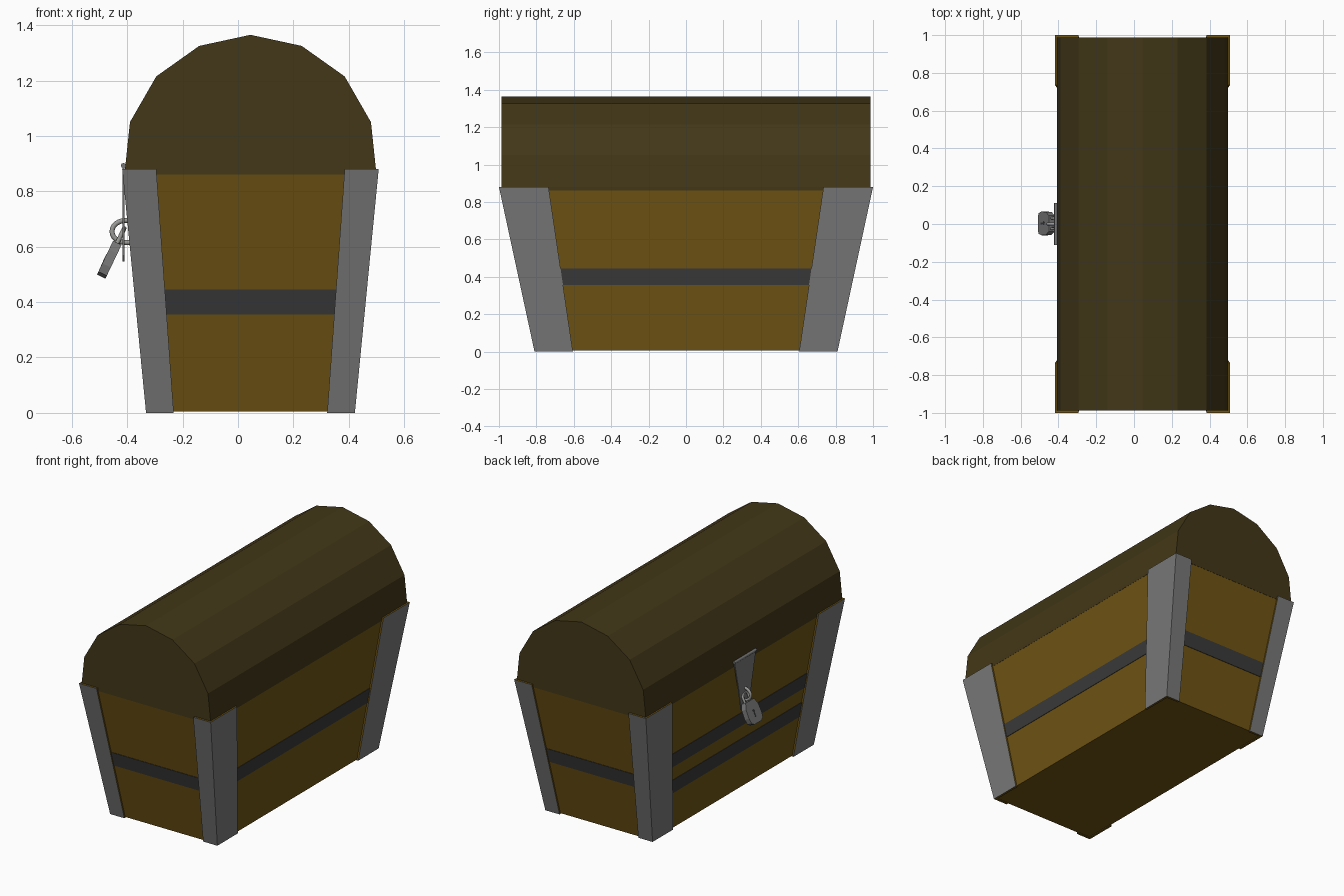
import bpy, bmesh, math
from mathutils import Vector

if "Cube" in bpy.data.objects:
    bpy.data.objects.remove(bpy.data.objects["Cube"])

CX, H = 0.045, 0.88          # chest centre in x, height of the bracket tops


def material(name, r, g, b):
    m = bpy.data.materials.new(name)
    m.diffuse_color = (r, g, b, 1)
    m.use_nodes = True
    m.node_tree.nodes["Principled BSDF"].inputs["Base Color"].default_value = m.diffuse_color
    return m


WOOD = material("wood", 0.16, 0.09, 0.007)
DARK = material("dark_wood", 0.055, 0.038, 0.009)
IRON = material("iron", 0.19, 0.19, 0.19)
BLACK = material("black_iron", 0.042, 0.042, 0.042)
STEEL = material("steel", 0.32, 0.32, 0.31)


def loft(name, a, b, mats, side_mats=None):
    """Closed solid between two matching outlines; side_mats indexes each side."""
    bm = bmesh.new()
    va = [bm.verts.new(p) for p in a]
    vb = [bm.verts.new(p) for p in b]
    bm.faces.new(va[::-1])
    bm.faces.new(vb)
    n = len(a)
    for i in range(n):
        j = (i + 1) % n
        f = bm.faces.new((va[i], va[j], vb[j], vb[i]))
        f.material_index = side_mats[i] if side_mats else 0
    bmesh.ops.recalc_face_normals(bm, faces=bm.faces)
    me = bpy.data.meshes.new(name)
    bm.to_mesh(me)
    bm.free()
    for m in mats:
        me.materials.append(m)
    ob = bpy.data.objects.new(name, me)
    bpy.context.collection.objects.link(ob)
    return ob


def tube(name, pts, radius, mat):
    cu = bpy.data.curves.new(name, 'CURVE')
    cu.dimensions = '3D'
    cu.bevel_depth = radius
    cu.bevel_resolution = 2
    cu.use_fill_caps = True
    sp = cu.splines.new('POLY')
    sp.points.add(len(pts) - 1)
    for p, co in zip(sp.points, pts):
        p.co = (*co, 1)
    cu.materials.append(mat)
    ob = bpy.data.objects.new(name, cu)
    bpy.context.collection.objects.link(ob)


def half(z, off=0.0):
    """Half width and half length of the tapered body at height z."""
    t = z / H
    return 0.367 + 0.086 * t + off, 0.80 + 0.19 * t + off


# Tapered body
def ring(z):
    x, y = half(z)
    return [(CX + sx * x, sy * y, z) for sx, sy in ((-1, -1), (1, -1), (1, 1), (-1, 1))]


loft("body", ring(0.005), ring(0.865), [WOOD])

# Rounded lid
arc = [(0.452, 0.86), (0.453, 0.88), (0.435, 1.05), (0.34, 1.215), (0.185, 1.325)]
profile = arc + [(0, 1.365)] + [(-x, z) for x, z in arc[::-1]]
loft("lid", [(CX + x, -0.987, z) for x, z in profile],
     [(CX + x, 0.987, z) for x, z in profile], [DARK])


# Corner brackets: L sections with iron outer faces and wooden edges
def bracket_ring(sx, sy, z, wx, wy):
    x, y = half(z, 0.01)
    ix, iy = x - 0.015, y - 0.015
    pts = [(x - wx, y), (x, y), (x, y - wy), (ix, y - wy), (ix, iy), (x - wx, iy)]
    return [(CX + sx * px, sy * py, z) for px, py in pts]


for sx, side in ((-1, "left"), (1, "right")):
    for sy, end in ((-1, "front"), (1, "back")):
        loft(f"bracket_{end}_{side}", bracket_ring(sx, sy, 0, 0.10, 0.205),
             bracket_ring(sx, sy, H, 0.123, 0.265), [WOOD, IRON], [1, 1, 0, 0, 0, 0])


# Iron bands set on the walls, ends hidden behind the brackets
def band(name, axis, s, z0, z1):
    def outline(off):
        pts = []
        for z, e in ((z0, -1), (z0, 1), (z1, 1), (z1, -1)):
            x, y = half(z)
            if axis == 'x':
                pts.append((CX + s * (x + off), e * (y - 0.01), z))
            else:
                pts.append((CX + e * (x - 0.01), s * (y + off), z))
        return pts
    loft(name, outline(-0.01), outline(0.003), [BLACK])


band("band_front", 'y', -1, 0.355, 0.445)
band("band_back", 'y', 1, 0.355, 0.445)
band("band_right", 'x', 1, 0.355, 0.445)
band("band_left_upper", 'x', -1, 0.425, 0.515)
band("band_left_lower", 'x', -1, 0.245, 0.335)

# Hasp plate and its hinge pin
edge = [(0.108, 0.89), (0.10, 0.86), (0.082, 0.78), (0.064, 0.70),
        (0.05, 0.62), (0.04, 0.57), (0.02, 0.547)]
shape = edge + [(-y, z) for y, z in edge[::-1]]
loft("hasp", [(-0.410, y, z) for y, z in shape],
     [(-0.417, y, z) for y, z in shape], [IRON])
tube("hasp_hinge", [(-0.414, -0.11, 0.893), (-0.414, 0.11, 0.893)], 0.009, IRON)

# Staple ring through the hasp
arc_pts = [math.radians(90 + 180 * i / 12) for i in range(13)]
tube("staple", [(-0.385, 0, 0.695)] +
     [(-0.405 + 0.05 * math.cos(a), 0, 0.655 + 0.04 * math.sin(a)) for a in arc_pts] +
     [(-0.385, 0, 0.615)], 0.009, STEEL)

# Hanging padlock, tilted away from the wall
BASE = Vector((-0.494, 0.003, 0.492))
UP = Vector((0.43, 0, 0.90)).normalized()
OUT = Vector((-UP.z, 0, UP.x))


def lock_pt(w, t, n):
    return BASE + UP * t + OUT * n + Vector((0, w, 0))


edge = [(0.035, 0), (0.055, 0.012), (0.063, 0.045), (0.06, 0.10), (0.042, 0.135)]
shape = edge + [(-w, t) for w, t in edge[::-1]]
loft("padlock", [lock_pt(w, t, -0.017) for w, t in shape],
     [lock_pt(w, t, 0.017) for w, t in shape], [IRON])
key = [(0.005, 0.035), (0.004, 0.06), (0.01, 0.07), (0.006, 0.082)]
shape = key + [(-w, t) for w, t in key[::-1]]
loft("keyhole", [lock_pt(w, t, 0.01) for w, t in shape],
     [lock_pt(w, t, 0.018) for w, t in shape], [BLACK])
bow = [math.radians(180 * i / 10) for i in range(11)]
tube("shackle", [lock_pt(0.028, 0.12, 0)] +
     [lock_pt(0.028 * math.cos(a), 0.165 + 0.028 * math.sin(a), 0) for a in bow] +
     [lock_pt(-0.028, 0.12, 0)], 0.008, STEEL)
